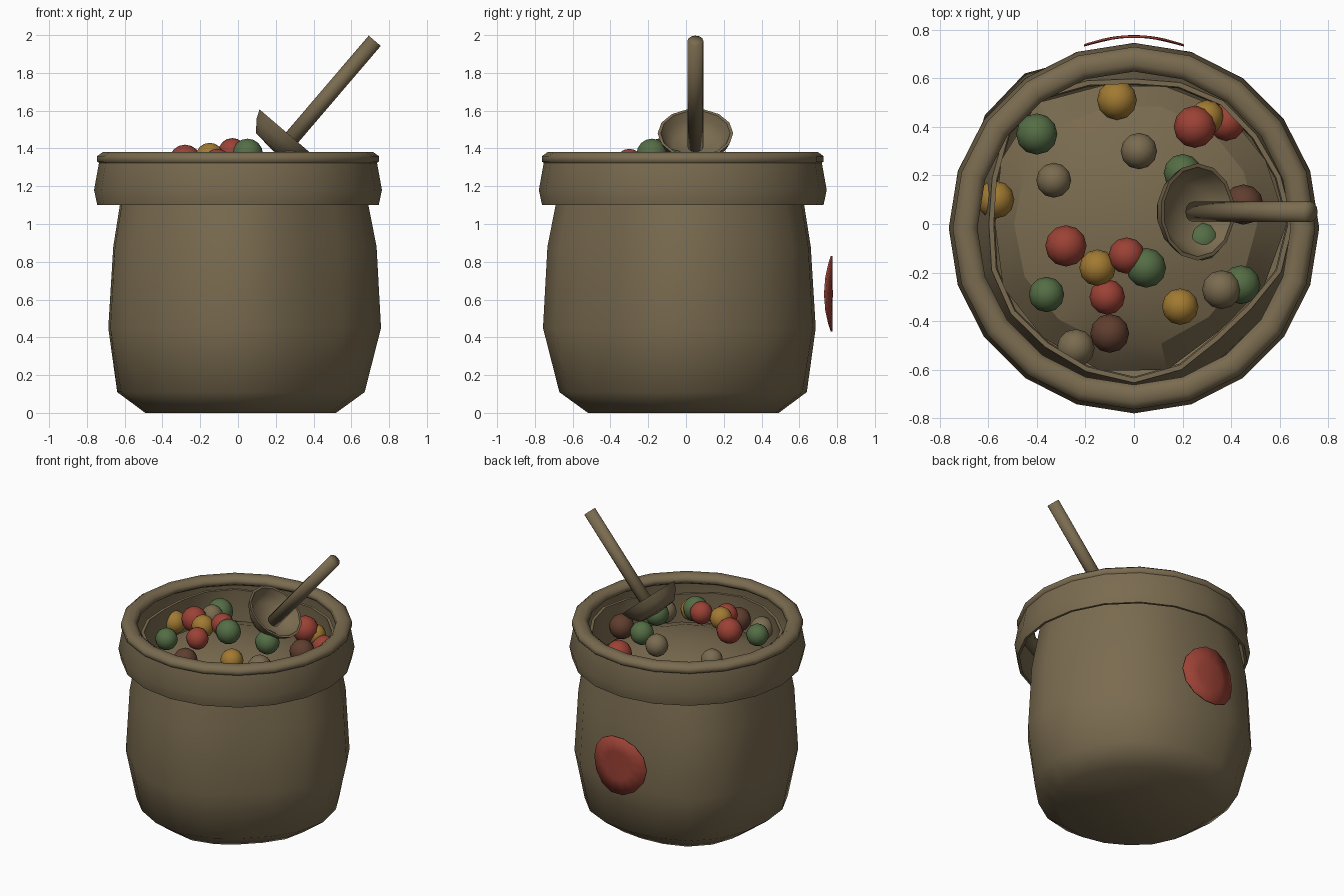
import bpy, bmesh, math
from mathutils import Vector, Matrix

if "Cube" in bpy.data.objects:
    bpy.data.objects.remove(bpy.data.objects["Cube"])


def material(name, rgb):
    m = bpy.data.materials.new(name)
    m.diffuse_color = (*rgb, 1)
    m.use_nodes = True
    m.node_tree.nodes["Principled BSDF"].inputs["Base Color"].default_value = m.diffuse_color
    return m


BROWN = material("burlap brown", (0.195, 0.148, 0.08))
RED = material("red", (0.33, 0.054, 0.036))
GREEN = material("green", (0.09, 0.155, 0.06))
YELLOW = material("mustard yellow", (0.36, 0.195, 0.032))
DARK = material("dark brown", (0.115, 0.048, 0.028))


def finish(name, bm, mat, angle=50):
    bmesh.ops.recalc_face_normals(bm, faces=bm.faces)
    me = bpy.data.meshes.new(name)
    bm.to_mesh(me)
    bm.free()
    ob = bpy.data.objects.new(name, me)
    bpy.context.collection.objects.link(ob)
    me.materials.append(mat)
    bpy.ops.object.select_all(action='DESELECT')
    ob.select_set(True)
    bpy.context.view_layer.objects.active = ob
    bpy.ops.object.shade_smooth_by_angle(angle=math.radians(angle))
    return ob


def wobble(t):
    return 0.58 * math.cos(3 * t - 0.7) + 0.42 * math.cos(5 * t + 0.9)


def lathe(name, profile, n, mat, closed=False, angle=50, matrix=None):
    """Spin (radius, z, wobble amount) points; radius 0 makes a pole."""
    bm = bmesh.new()
    rings = []
    for r, z, w in profile:
        if r == 0:
            rings.append([bm.verts.new((0, 0, z))] * n)
            continue
        ring = []
        for i in range(n):
            t = 2 * math.pi * i / n
            rr = r + w * wobble(t)
            ring.append(bm.verts.new((rr * math.cos(t), rr * math.sin(t), z)))
        rings.append(ring)
    pairs = list(zip(rings, rings[1:]))
    if closed:
        pairs.append((rings[-1], rings[0]))
    for a, b in pairs:
        for i in range(n):
            j = (i + 1) % n
            vs = list(dict.fromkeys((a[i], a[j], b[j], b[i])))
            bm.faces.new(vs)
    if matrix:
        bm.transform(matrix)
    return finish(name, bm, mat, angle)


# sack body: slightly lobed, double walled
lathe("sack_body", [(0, 0, 0), (0.505, 0, 0.02), (0.655, 0.11, 0.022),
                    (0.722, 0.45, 0.05), (0.697, 0.88, 0.052), (0.658, 1.10, 0.046),
                    (0.625, 1.29, 0.04), (0.605, 1.29, 0.04), (0.62, 1.08, 0.044),
                    (0.60, 0.95, 0.04)], 20, BROWN, angle=60)

# folded collar band, hanging free of the body
shift = Matrix.Translation((0, -0.017, 0))
lathe("collar_band", [(0.745, 1.10, 0), (0.762, 1.18, 0), (0.735, 1.33, 0),
                      (0.715, 1.33, 0), (0.74, 1.18, 0), (0.728, 1.10, 0)],
      20, BROWN, closed=True, matrix=shift)

# rolled rim
rim = [(0.695 + 0.055 * math.cos(k * math.pi / 4 + math.pi / 8),
        1.345 + 0.038 * math.sin(k * math.pi / 4 + math.pi / 8), 0) for k in range(8)]
lathe("rolled_rim", rim, 20, BROWN, closed=True, angle=60, matrix=shift)

# mound of filling under the loose balls
lathe("filling_mound", [(0, 1.24, 0), (0.27, 1.215, 0), (0.50, 1.13, 0.01),
                        (0.60, 1.02, 0.04)], 14, BROWN, angle=25)

# loose balls
BALLS = {
    RED: [(-0.28, -0.09, 1.335, .085), (-0.03, -0.13, 1.38, .075), (-0.11, -0.30, 1.325, .073),
          (0.25, 0.40, 1.22, .087), (0.38, 0.42, 1.12, .078)],
    GREEN: [(0.05, -0.18, 1.37, .082), (-0.40, 0.37, 1.185, .085), (-0.36, -0.29, 1.25, .073),
            (0.28, -0.07, 1.315, .08), (0.20, 0.21, 1.305, .078), (0.44, -0.25, 1.18, .08)],
    YELLOW: [(-0.15, -0.18, 1.355, .075), (-0.07, 0.51, 1.17, .082), (-0.57, 0.10, 1.165, .078),
             (0.19, -0.34, 1.265, .075), (0.30, 0.44, 1.18, .07)],
    DARK: [(-0.10, -0.45, 1.23, .08), (0.45, 0.08, 1.235, .083)],
    BROWN: [(-0.33, 0.18, 1.245, .072), (0.02, 0.30, 1.30, .075),
            (-0.24, -0.51, 1.18, .078), (0.36, -0.27, 1.235, .08)],
}
for mat, balls in BALLS.items():
    for k, (x, y, z, r) in enumerate(balls):
        bm = bmesh.new()
        bmesh.ops.create_uvsphere(bm, u_segments=12, v_segments=8, radius=r)
        bm.transform(Matrix.Translation((x, y, z)))
        finish(f"{mat.name}_ball_{k + 1}", bm, mat, 60)

# ladle: bowl and handle share one tilted axis
axis = Vector((0.65, 0, 0.76)).normalized()
tilt = axis.to_track_quat('Z', 'Y').to_matrix().to_4x4()
bowl_at = Matrix.Translation((0.262, 0.05, 1.48)) @ tilt
lathe("ladle_bowl", [(0, -0.12, 0), (0.13, -0.108, 0), (0.178, -0.05, 0),
                     (0.20, 0, 0), (0.184, 0, 0), (0.162, -0.045, 0), (0.12, -0.09, 0),
                     (0, -0.102, 0)], 14, BROWN, matrix=bowl_at)
handle_at = Matrix.Translation((0.724, 0.05, 1.97)) @ tilt
lathe("ladle_handle", [(0, -0.74, 0), (0.042, -0.74, 0), (0.042, 0, 0), (0, 0, 0)],
      12, BROWN, angle=180, matrix=handle_at)

# curved round patch on the back, floating just off the cloth
bm = bmesh.new()
layers = []
for off in (0.0, -0.009):
    def point(r, i):
        t = 2 * math.pi * i / 14
        x = r * math.cos(t)
        return bm.verts.new((x, 0.777 + off - 0.9 * x * x, 0.63 + r * math.sin(t)))
    mid = point(0, 0)
    inner = [point(0.1, i) for i in range(14)]
    outer = [point(0.205, i) for i in range(14)]
    for i in range(14):
        j = (i + 1) % 14
        bm.faces.new((mid, inner[i], inner[j]))
        bm.faces.new((inner[i], outer[i], outer[j], inner[j]))
    layers.append(outer)
for i in range(14):
    j = (i + 1) % 14
    bm.faces.new((layers[0][i], layers[0][j], layers[1][j], layers[1][i]))
finish("back_patch", bm, RED, 180)
